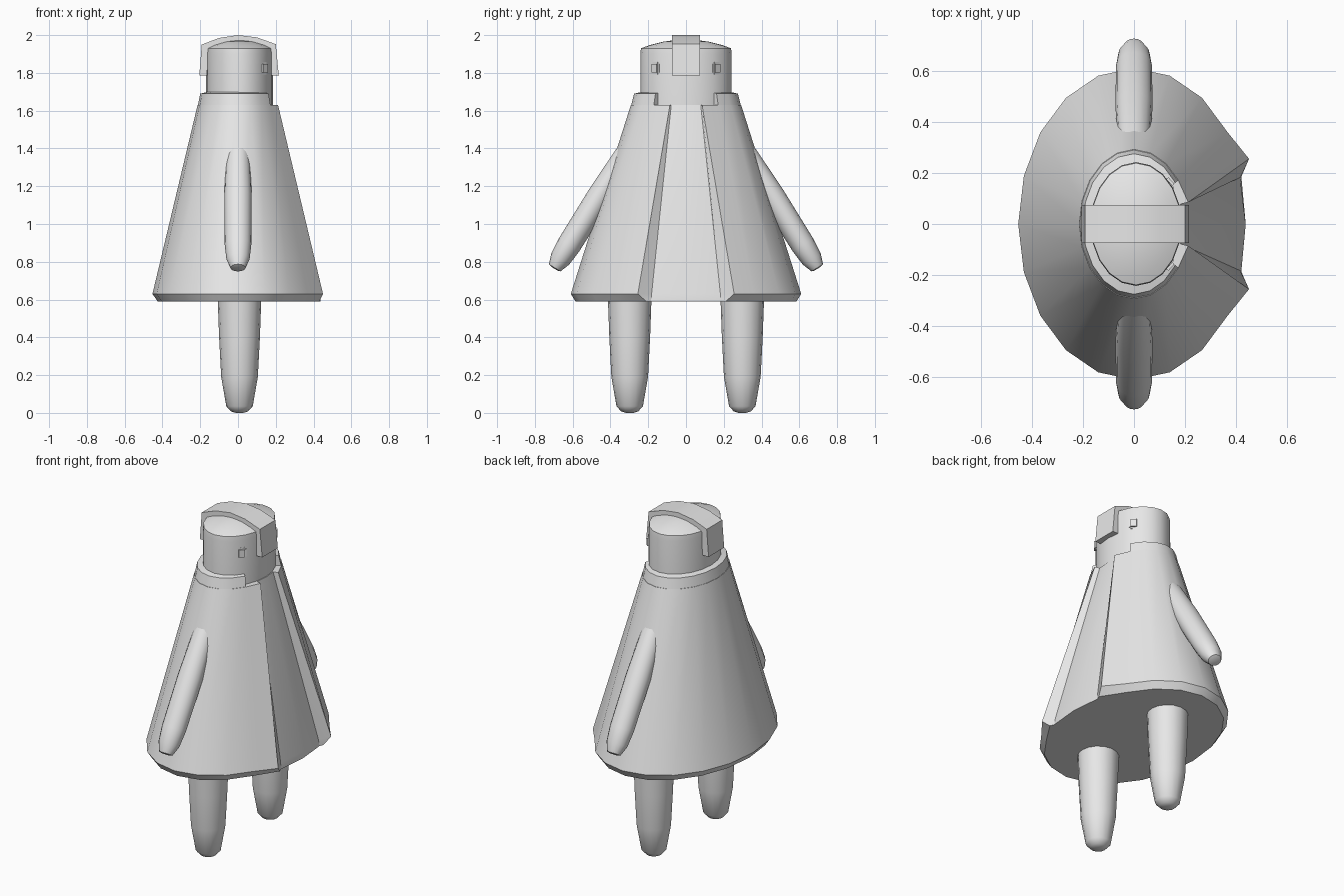
import bpy, bmesh, math
from mathutils import Vector, Matrix

if "Cube" in bpy.data.objects:
    bpy.data.objects.remove(bpy.data.objects["Cube"], do_unlink=True)

grey = bpy.data.materials.new("plain_grey")
grey.use_nodes = True
COLOUR = (0.8, 0.8, 0.8, 1)
grey.diffuse_color = COLOUR
grey.node_tree.nodes["Principled BSDF"].inputs["Base Color"].default_value = COLOUR


def finish(name, bm, angle=28):
    bmesh.ops.recalc_face_normals(bm, faces=bm.faces)
    mesh = bpy.data.meshes.new(name)
    bm.to_mesh(mesh)
    bm.free()
    obj = bpy.data.objects.new(name, mesh)
    bpy.context.collection.objects.link(obj)
    mesh.materials.append(grey)
    bpy.ops.object.select_all(action='DESELECT')
    obj.select_set(True)
    bpy.context.view_layer.objects.active = obj
    bpy.ops.object.shade_smooth_by_angle(angle=math.radians(angle))
    return obj


def loft(name, rings, angle=28):
    """Skin closed rings of equal length and cap both ends."""
    bm = bmesh.new()
    rows = [[bm.verts.new(p) for p in ring] for ring in rings]
    n = len(rows[0])
    for a, b in zip(rows, rows[1:]):
        for i in range(n):
            j = (i + 1) % n
            bm.faces.new((a[i], a[j], b[j], b[i]))
    bm.faces.new(rows[0])
    bm.faces.new(rows[-1])
    return finish(name, bm, angle)


def oval(rx, ry, z, ks=range(20), n=20, cx=0.0, cy=0.0):
    return [Vector((cx + rx * math.cos(math.tau * k / n),
                    cy + ry * math.sin(math.tau * k / n), z)) for k in ks]


# Robe: oval cone whose front edges fold outward beside a recessed panel
def robe_ring(rx, ry, z, lapel, panel, centre):
    (lx, ly), (px, py) = lapel, panel
    front = [(lx, -ly), (px, -py), (centre, 0), (px, py), (lx, ly)]
    return oval(rx, ry, z, range(2, 19)) + [Vector((x, y, z)) for x, y in front]


loft("robe", [
    robe_ring(0.425, 0.585, 0.59, (0.43, 0.21), (0.42, 0.185), 0.437),
    robe_ring(0.453, 0.61, 0.63, (0.45, 0.255), (0.415, 0.182), 0.437),
    robe_ring(0.214, 0.292, 1.63, (0.212, 0.085), (0.182, 0.078), 0.19),
], angle=25)

# Collar: raised band, open at the front
collar = []
for k in range(2, 19):
    collar.append([oval(rx, ry, z, [k])[0] for rx, ry, z in
                   ((0.214, 0.292, 1.62), (0.2, 0.275, 1.69),
                    (0.16, 0.23, 1.70), (0.16, 0.23, 1.62))])
loft("collar", collar)

# Head: upright oval drum with a shallow dome
loft("head", [oval(0.178 * s, 0.242 * s, z, cx=0.008) for s, z in
              ((1, 1.55), (1, 1.90), (0.985, 1.93), (0.8, 1.947),
               (0.5, 1.965), (0.2, 1.975))], angle=40)

# Head band: arched strip running over the crown and down both sides
outer = [(-0.205, 1.785), (-0.192, 1.95), (-0.10, 1.985), (0, 2.0),
         (0.10, 1.988), (0.20, 1.952), (0.216, 1.785)]
inner = [(0.175, 1.785), (0.172, 1.92), (0.10, 1.95), (0, 1.965),
         (-0.10, 1.95), (-0.155, 1.92), (-0.165, 1.785)]
loft("head_band", [[Vector((x, y, z)) for x, z in outer + inner]
                   for y in (-0.075, 0.075)])

for side, sign in (("front", -1), ("back", 1)):
    # Eye: small rounded block set into the head
    bm = bmesh.new()
    turn = Matrix.Rotation(sign * math.radians(42), 4, 'Z')
    place = Matrix.Translation((0.135, sign * 0.16, 1.825))
    bmesh.ops.create_cube(bm, size=1, matrix=place @ turn @ Matrix.Diagonal((0.03, 0.055, 0.065, 1)))
    bmesh.ops.bevel(bm, geom=bm.edges[:], offset=0.01, segments=2, affect='EDGES')
    finish(side + "_eye", bm, 40)

    # Arm: tapered tube leaning out of the robe
    start = Vector((0, sign * 0.30, 1.40))
    axis = Vector((0, sign * 0.53, -0.848)).normalized()
    out = Vector((0, sign * 0.848, 0.53)).normalized()
    rings = []
    for t, r in ((-0.06, 0.048), (0.05, 0.058), (0.3, 0.066), (0.6, 0.064),
                 (0.69, 0.056), (0.745, 0.036), (0.75, 0.02)):
        rings.append([start + axis * t + out * (r * math.sin(a))
                      + Vector((1.1 * r * math.cos(a), 0, 0))
                      for a in (math.tau * k / 16 for k in range(16))])
    loft(side + "_arm", rings, 50)

    # Leg: tapered peg with a rounded foot
    loft(side + "_leg", [oval(r, r, z, range(16), 16, 0.008, sign * 0.298) for z, r in
                         ((0.65, 0.117), (0.4, 0.108), (0.19, 0.097),
                          (0.035, 0.07), (0.008, 0.045), (0.0, 0.02))], 50)
